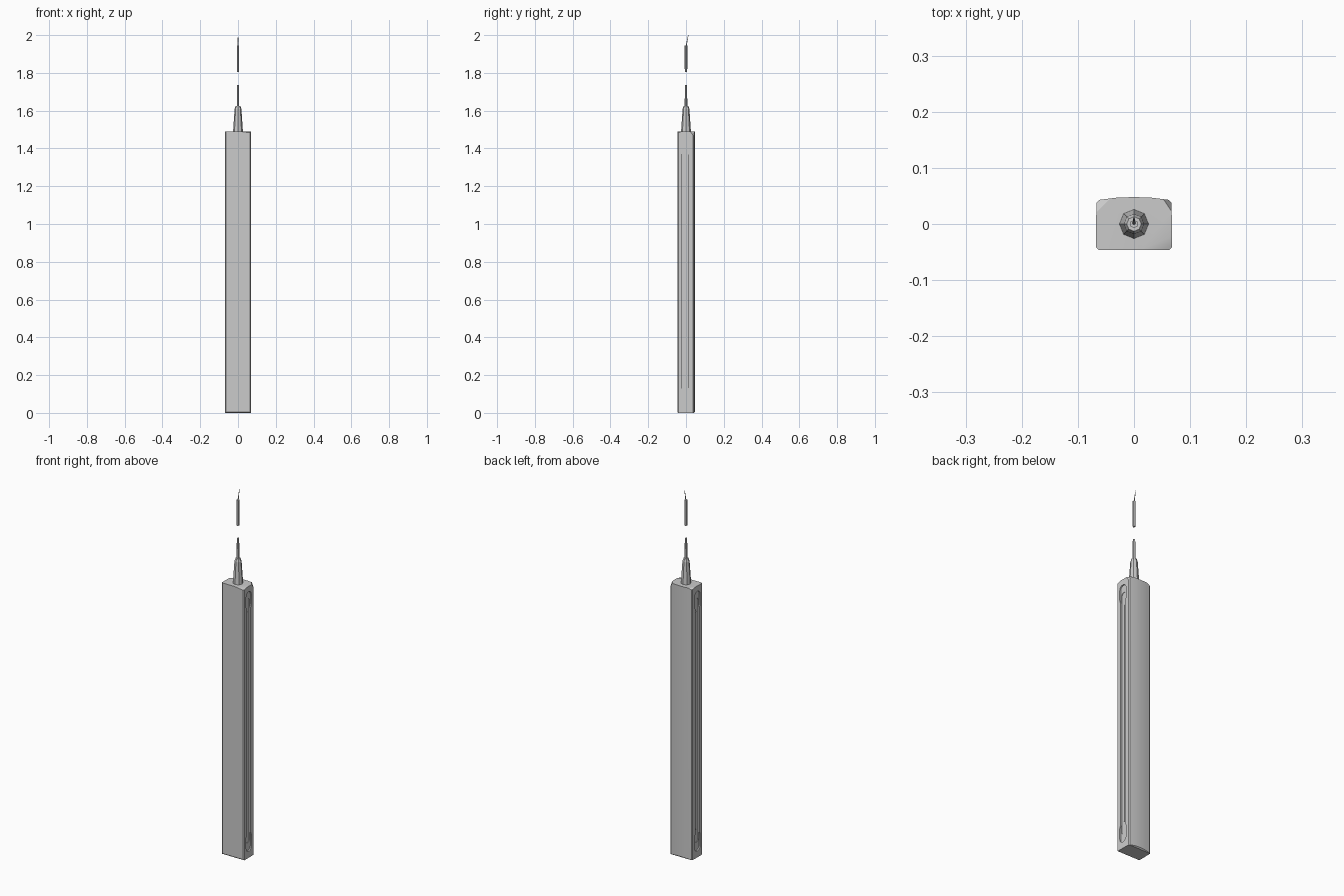
import bpy, bmesh, math
from mathutils import Vector

if "Cube" in bpy.data.objects:
    bpy.data.objects.remove(bpy.data.objects["Cube"])

grey = bpy.data.materials.new("plain_grey")
grey.use_nodes = True
grey.diffuse_color = (0.6, 0.6, 0.6, 1)
grey.node_tree.nodes["Principled BSDF"].inputs["Base Color"].default_value = (0.6, 0.6, 0.6, 1)


def make_object(name, bm, smooth=30):
    bmesh.ops.recalc_face_normals(bm, faces=bm.faces)
    mesh = bpy.data.meshes.new(name)
    bm.to_mesh(mesh)
    bm.free()
    mesh.materials.append(grey)
    obj = bpy.data.objects.new(name, mesh)
    bpy.context.collection.objects.link(obj)
    bpy.ops.object.select_all(action='DESELECT')
    obj.select_set(True)
    bpy.context.view_layer.objects.active = obj
    if smooth:
        bpy.ops.object.shade_smooth_by_angle(angle=math.radians(smooth))
    return obj


def prism(bm, points, offset):
    """Extrude a closed outline along an offset."""
    face = bm.faces.new([bm.verts.new(p) for p in points])
    result = bmesh.ops.extrude_face_region(bm, geom=[face])
    verts = [v for v in result["geom"] if isinstance(v, bmesh.types.BMVert)]
    bmesh.ops.translate(bm, verts=verts, vec=offset)


def rod(name, z0, z1, r0, r1, sides=6, shift=0.0):
    bm = bmesh.new()
    bmesh.ops.create_cone(bm, cap_ends=True, segments=sides, radius1=r0, radius2=r1, depth=z1 - z0)
    bmesh.ops.translate(bm, verts=bm.verts, vec=(0, 0, (z0 + z1) / 2))
    for v in bm.verts:
        if v.co.z > (z0 + z1) / 2:
            v.co.y += shift
    return make_object(name, bm)


def pill(x, half_width, z0, z1):
    """Round-ended upright outline on a side face."""
    pts = []
    for centre, start in ((z1 - half_width, 0), (z0 + half_width, math.pi)):
        for i in range(7):
            a = start + math.pi * i / 6
            pts.append((x, -0.003 + half_width * math.cos(a), centre + half_width * math.sin(a)))
    return pts


# Handle: flat front, gently bowed back, rounded corners
TOP = 1.49
outline = [(-0.068, -0.041), (-0.063, -0.046), (0.063, -0.046), (0.068, -0.041),
           (0.067, 0.038), (0.062, 0.043), (0.03, 0.047), (0, 0.048),
           (-0.03, 0.047), (-0.062, 0.043), (-0.067, 0.038)]
bm = bmesh.new()
prism(bm, [(x, y, 0) for x, y in outline], (0, 0, TOP))
# Worn facets on the top corners and a slim bottom chamfer
cuts = [((0.06, 0.033, TOP), (0.9, 0.6, 0.45)),
        ((0.04, -0.034, TOP), (0.3, -0.7, 2.2)),
        ((-0.058, 0.03, TOP), (-0.5, 0.5, 1.5)),
        ((0, -0.041, 0), (0, -1, -1)),
        ((0, 0.042, 0), (0, 1, -1))]
for point, normal in cuts:
    geom = bm.verts[:] + bm.edges[:] + bm.faces[:]
    bmesh.ops.bisect_plane(bm, geom=geom, plane_co=point, plane_no=Vector(normal).normalized(),
                           clear_outer=True, dist=1e-6)
    bmesh.ops.holes_fill(bm, edges=[e for e in bm.edges if e.is_boundary], sides=0)
handle = make_object("handle", bm, 0)

# Side channels with wider rounded pockets at each end
DEPTH = 0.058
for side, label in ((1, "left"), (-1, "right")):
    for part, half, z0, z1, floor in (("channel", 0.017, 0.08, 1.42, DEPTH),
                                      ("lower_pocket", 0.023, 0.035, 0.14, 0.061),
                                      ("upper_pocket", 0.023, 1.36, 1.46, 0.061)):
        bm = bmesh.new()
        prism(bm, pill(side * floor, half, z0, z1), (side * 0.03, 0, 0))
        cutter = make_object(f"{label}_{part}_cutter", bm, 0)
        cutter.hide_render = True
        mod = handle.modifiers.new(part, 'BOOLEAN')
        mod.operation = 'DIFFERENCE'
        mod.solver = 'EXACT'
        mod.object = cutter
        bpy.context.view_layer.objects.active = handle
        bpy.ops.object.modifier_apply(modifier=mod.name)
        bpy.data.objects.remove(cutter)
    # Slim rail along the channel floor
    bm = bmesh.new()
    prism(bm, pill(side * 0.056, 0.006, 0.15, 1.35), (side * 0.005, 0, 0))
    make_object(f"{label}_rail", bm)

bpy.ops.object.select_all(action='DESELECT')
handle.select_set(True)
bpy.context.view_layer.objects.active = handle
bpy.ops.object.shade_smooth_by_angle(angle=math.radians(25))

# Ferrule, needle segments and bent tip
rod("ferrule", 1.475, 1.61, 0.027, 0.018, 8)
rod("ferrule_cap", 1.61, 1.625, 0.018, 0.013, 8)
rod("lower_needle", 1.62, 1.735, 0.007, 0.006)
rod("upper_needle", 1.805, 1.945, 0.0065, 0.0075)
rod("tip", 1.94, 2.0, 0.003, 0.001, 5, 0.012)
